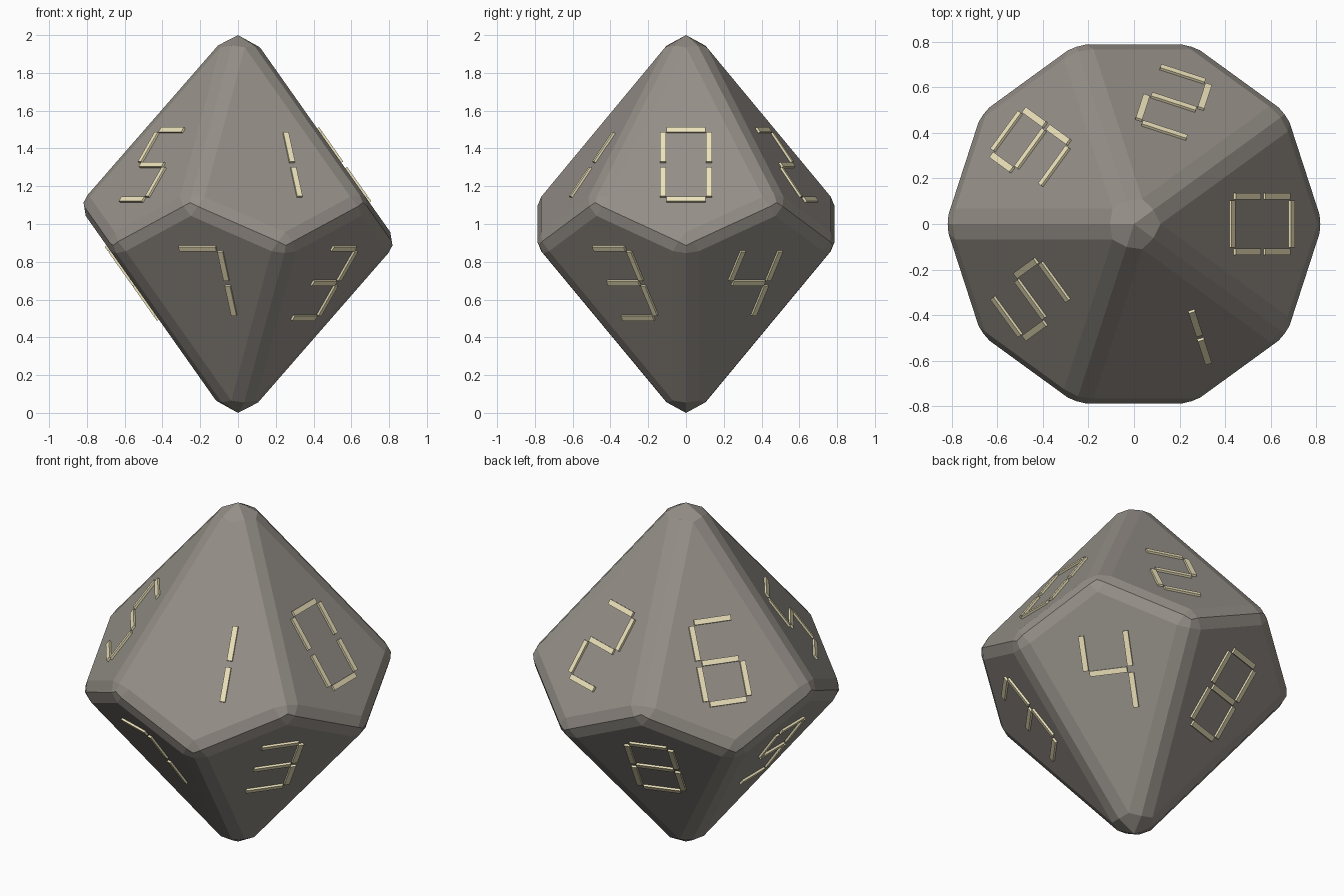
import bpy, bmesh, math
from mathutils import Vector, Matrix

if "Cube" in bpy.data.objects:
    bpy.data.objects.remove(bpy.data.objects["Cube"])

APEX, RING = 1.10, 0.858          # un-bevelled pole height and ring radius
C36 = math.cos(math.radians(36))
ZIG = APEX * (1 - C36) / (1 + C36)  # zigzag height that keeps kite faces flat


def material(name, rgb):
    m = bpy.data.materials.new(name)
    m.diffuse_color = (*rgb, 1)
    m.use_nodes = True
    m.node_tree.nodes["Principled BSDF"].inputs["Base Color"].default_value = m.diffuse_color
    return m


def finish(bm, name, mat):
    bmesh.ops.recalc_face_normals(bm, faces=bm.faces)
    me = bpy.data.meshes.new(name)
    bm.to_mesh(me)
    bm.free()
    me.materials.append(mat)
    ob = bpy.data.objects.new(name, me)
    ob.location.z = 1
    bpy.context.collection.objects.link(ob)
    return ob


body_mat = material("warm_grey", (0.30, 0.275, 0.245))
mark_mat = material("cream", (0.85, 0.77, 0.50))

# Ten-sided body: two poles, a zigzag ring, ten kite faces, rounded edges
bm = bmesh.new()
top = bm.verts.new((0, 0, APEX))
bottom = bm.verts.new((0, 0, -APEX))
ring = []
for i in range(10):
    a = math.radians(36 * i)
    ring.append(bm.verts.new((RING * math.cos(a), RING * math.sin(a),
                              -ZIG if i % 2 == 0 else ZIG)))
for i in range(10):
    pole = top if i % 2 == 0 else bottom
    bm.faces.new((pole, ring[i - 1], ring[i], ring[(i + 1) % 10]))
bmesh.ops.recalc_face_normals(bm, faces=bm.faces)
bmesh.ops.bevel(bm, geom=bm.edges[:], offset=0.078, offset_type='OFFSET',
                segments=2, profile=0.5, affect='EDGES')
for v in bm.verts:                # pole tips at full height
    if math.hypot(v.co.x, v.co.y) < 1e-3:
        v.co.z = math.copysign(1.0, v.co.z)
finish(bm, "die_body", body_mat)

# Raised bar marks, seven possible bars: (u, v, length along u, length along v)
W, V, T = 0.122, 0.225, 0.03
BARS = {
    "a": (0, V, 0.206, T), "g": (0, 0, 0.206, T), "d": (0, -V, 0.206, T),
    "b": (W, V / 2, T, 0.19), "c": (W, -V / 2, T, 0.19),
    "f": (-W, V / 2, T, 0.19), "e": (-W, -V / 2, T, 0.19),
}
# Bars used on each face, going round in 36 degree steps (even = upper face)
FACES = ["abcdef", "bcfg", "abdeg", "abcdefg", "acdefg",
         "abcdfg", "acdfg", "abc", "bc", "abcdg"]

slope = (APEX + ZIG) / RING
run, rise = 1 / math.hypot(1, slope), slope / math.hypot(1, slope)
DIST, PROUD = 0.967, 0.012        # distance from pole, height above face

for i, bars in enumerate(FACES):
    a = math.radians(36 * i)
    s = 1 if i % 2 == 0 else -1
    out = Vector((math.cos(a), math.sin(a), 0))
    z = Vector((0, 0, 1))
    n = out * rise + z * (s * run)
    v = z * rise - out * (s * run)
    u = v.cross(n)
    centre = z * (s * APEX) + (out * run - z * (s * rise)) * DIST
    frame = Matrix((u, v, n)).transposed().to_4x4()
    frame.translation = centre
    bm = bmesh.new()
    for key in bars:
        x, y, lx, ly = BARS[key]
        m = frame @ Matrix.Translation((x, y, 0)) @ Matrix.Diagonal((lx, ly, 2 * PROUD, 1))
        bmesh.ops.create_cube(bm, size=1, matrix=m)
    finish(bm, f"face_mark_{i}", mark_mat)
